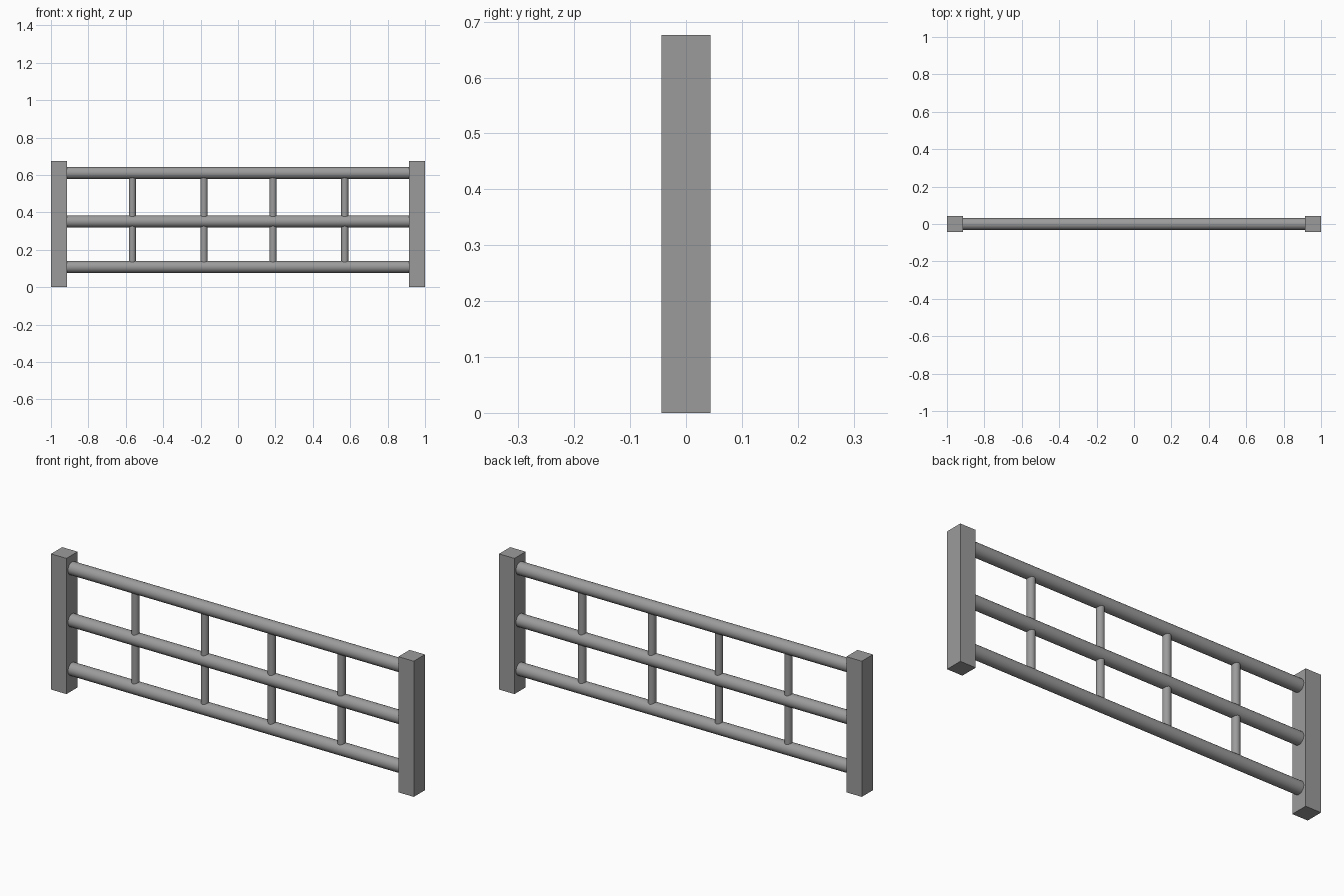
import bpy
from math import pi, radians

if "Cube" in bpy.data.objects:
    bpy.data.objects.remove(bpy.data.objects["Cube"], do_unlink=True)

GREY = (0.33, 0.33, 0.33, 1)
metal = bpy.data.materials.new("grey_metal")
metal.use_nodes = True
metal.diffuse_color = GREY
metal.node_tree.nodes["Principled BSDF"].inputs["Base Color"].default_value = GREY

HEIGHT, POST_W, POST_D = 0.676, 0.085, 0.088
RAIL_R, BAR_R = 0.032, 0.019
RAILS = {"bottom_rail": 0.109, "middle_rail": 0.352, "top_rail": 0.611}


def finish(name):
    obj = bpy.context.object
    obj.name = name
    obj.data.materials.append(metal)
    return obj


def post(name, x):
    bpy.ops.mesh.primitive_cube_add(size=1, location=(x, 0, HEIGHT / 2))
    finish(name).scale = (POST_W, POST_D, HEIGHT)


def tube(name, radius, length, location, rotation=(0, 0, 0)):
    bpy.ops.mesh.primitive_cylinder_add(vertices=32, radius=radius, depth=length,
                                        location=location, rotation=rotation)
    finish(name)
    bpy.ops.object.shade_smooth_by_angle(angle=radians(40))


# Square end posts
for side, sign in (("left", 1), ("right", -1)):
    post(side + "_post", sign * (1 - POST_W / 2))

# Horizontal rails running between the posts
for name, z in RAILS.items():
    tube(name, RAIL_R, 2 - 2 * POST_W + 0.01, (0, 0, z), (0, pi / 2, 0))

# Thin upright bars joining neighbouring rails
levels = list(RAILS.values())
for row, low, high in zip(("lower", "upper"), levels, levels[1:]):
    for i, x in enumerate((-0.565, -0.182, 0.187, 0.571), 1):
        tube(f"{row}_bar_{i}", BAR_R, high - low - RAIL_R, (x, 0, (low + high) / 2))
